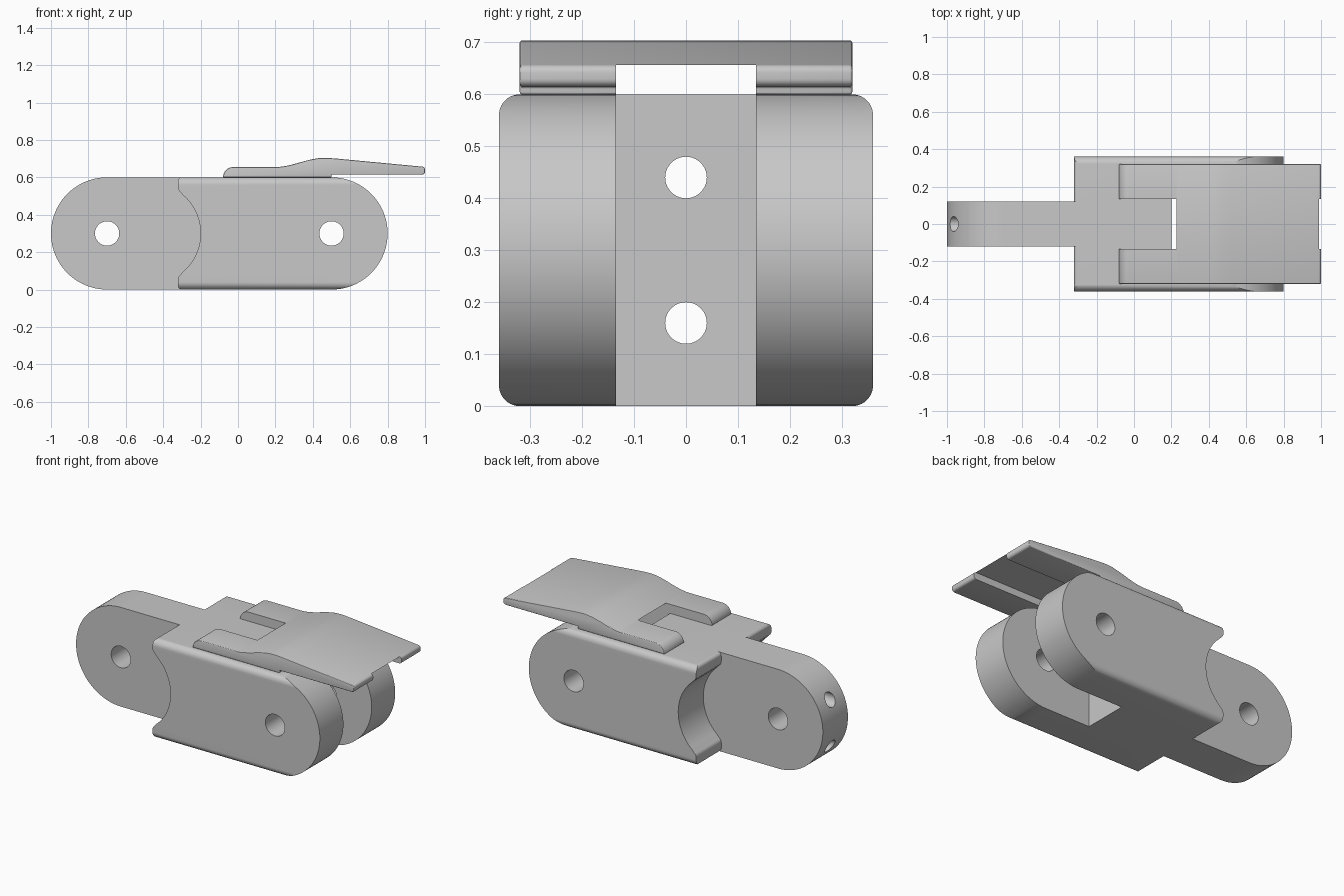
import bpy, bmesh, math
from mathutils import Vector

if "Cube" in bpy.data.objects:
    bpy.data.objects.remove(bpy.data.objects["Cube"], do_unlink=True)

grey = bpy.data.materials.new("plain grey")
GREY = (0.58, 0.58, 0.58, 1)
grey.diffuse_color = GREY
grey.use_nodes = True
grey.node_tree.nodes["Principled BSDF"].inputs["Base Color"].default_value = GREY


def arc(cx, cz, r, start, end, n=32):
    steps = [math.radians(start + (end - start) * i / n) for i in range(n + 1)]
    return [(cx + r * math.cos(a), cz + r * math.sin(a)) for a in steps]


def extrude(name, points, low, high, axis="y"):
    """Prism from a closed profile: (x, z) swept along y, or (y, z) along x."""
    bm = bmesh.new()
    place = (lambda u, v: (u, low, v)) if axis == "y" else (lambda u, v: (low, u, v))
    face = bm.faces.new([bm.verts.new(place(u, v)) for u, v in points])
    new = bmesh.ops.extrude_face_region(bm, geom=[face])["geom"]
    move = Vector((0, high - low, 0)) if axis == "y" else Vector((high - low, 0, 0))
    bmesh.ops.translate(bm, vec=move, verts=[e for e in new if isinstance(e, bmesh.types.BMVert)])
    bmesh.ops.recalc_face_normals(bm, faces=bm.faces)
    mesh = bpy.data.meshes.new(name)
    bm.to_mesh(mesh)
    bm.free()
    mesh.materials.append(grey)
    obj = bpy.data.objects.new(name, mesh)
    bpy.context.collection.objects.link(obj)
    return obj


def select(obj):
    bpy.ops.object.select_all(action="DESELECT")
    obj.select_set(True)
    bpy.context.view_layer.objects.active = obj


def combine(obj, other, operation):
    select(obj)
    mod = obj.modifiers.new("combine", "BOOLEAN")
    mod.operation, mod.object, mod.solver = operation, other, "EXACT"
    bpy.ops.object.modifier_apply(modifier=mod.name)
    bpy.data.objects.remove(other, do_unlink=True)


def box(name, x0, x1, half_y, z0, z1):
    return extrude(name, [(x0, z0), (x1, z0), (x1, z1), (x0, z1)], -half_y, half_y)


MID = 0.3       # height of the pivot axes
SLOT = 0.135    # half width of the fork slot

# Fork body: side outline with a round nose and a hollowed back with soft lips
upper_lip = arc(-0.30, 0.58, 0.02, 90, 180, 8) + arc(-0.29, 0.545, 0.03, 180, 232, 8)
lower_lip = [(x, 2 * MID - z) for x, z in reversed(upper_lip)]
hollow = arc(-0.47, MID, 0.27, 49, -49)
outline = arc(0.5, MID, 0.3, -90, 90, 48) + upper_lip + hollow + lower_lip
body = extrude("link_body", outline, -0.4, 0.4)

# Rounded cross-section running the length of the body
section = []
for cy, cz, start in ((0.32, 0.56, 0), (-0.32, 0.56, 90), (-0.32, 0.04, 180), (0.32, 0.04, 270)):
    section += arc(cy, cz, 0.04, start, start + 90, 10)
combine(body, extrude("section", section, -0.6, 1.0, "x"), "INTERSECT")

# Tongue at the back end
tongue = arc(-0.7, MID, 0.3, 90, 270, 48) + [(0.1, 0), (0.1, 0.6)]
combine(body, extrude("tongue", tongue, -0.12, 0.12), "UNION")

# Fork slot, pivot holes and two lengthwise cord holes
combine(body, box("slot", 0.2, 1.0, SLOT, -0.1, 0.7), "DIFFERENCE")
for x in (-0.7, 0.5):
    combine(body, extrude("pivot", arc(x, MID, 0.065, 0, 352.5, 47), -0.5, 0.5), "DIFFERENCE")
for z in (0.16, 0.44):
    combine(body, extrude("cord", arc(0, z, 0.04, 0, 350, 35), -1.2, 0.4, "x"), "DIFFERENCE")

# Top plate: rounded back, swelling middle, thin sloping tip
swell = [(0.2 + 0.26 * t, 0.655 + 0.049 * t * t * (3 - 2 * t)) for t in (i / 16 for i in range(17))]
plate_side = ([(-0.08, 0.6)] + arc(-0.025, 0.6, 0.055, 175, 90, 12) + swell
              + [(0.49, 0.703), (0.53, 0.7)]
              + arc(0.985, 0.642, 0.015, 85, 0, 6) + arc(0.985, 0.63, 0.015, 0, -90, 6)
              + [(0.5, 0.615), (0.5, 0.6)])
plate = extrude("top_plate", plate_side, -0.32, 0.32)
select(plate)
soften = plate.modifiers.new("soft edges", "BEVEL")
soften.width, soften.segments, soften.limit_method = 0.007, 3, "ANGLE"
soften.angle_limit = math.radians(60)
bpy.ops.object.modifier_apply(modifier=soften.name)

# Channel under the plate, which opens into a notch at the back
combine(plate, box("channel", -0.2, 1.1, SLOT, 0.5, 0.6565), "DIFFERENCE")

for obj in (body, plate):
    select(obj)
    bpy.ops.object.shade_smooth_by_angle(angle=math.radians(30))
